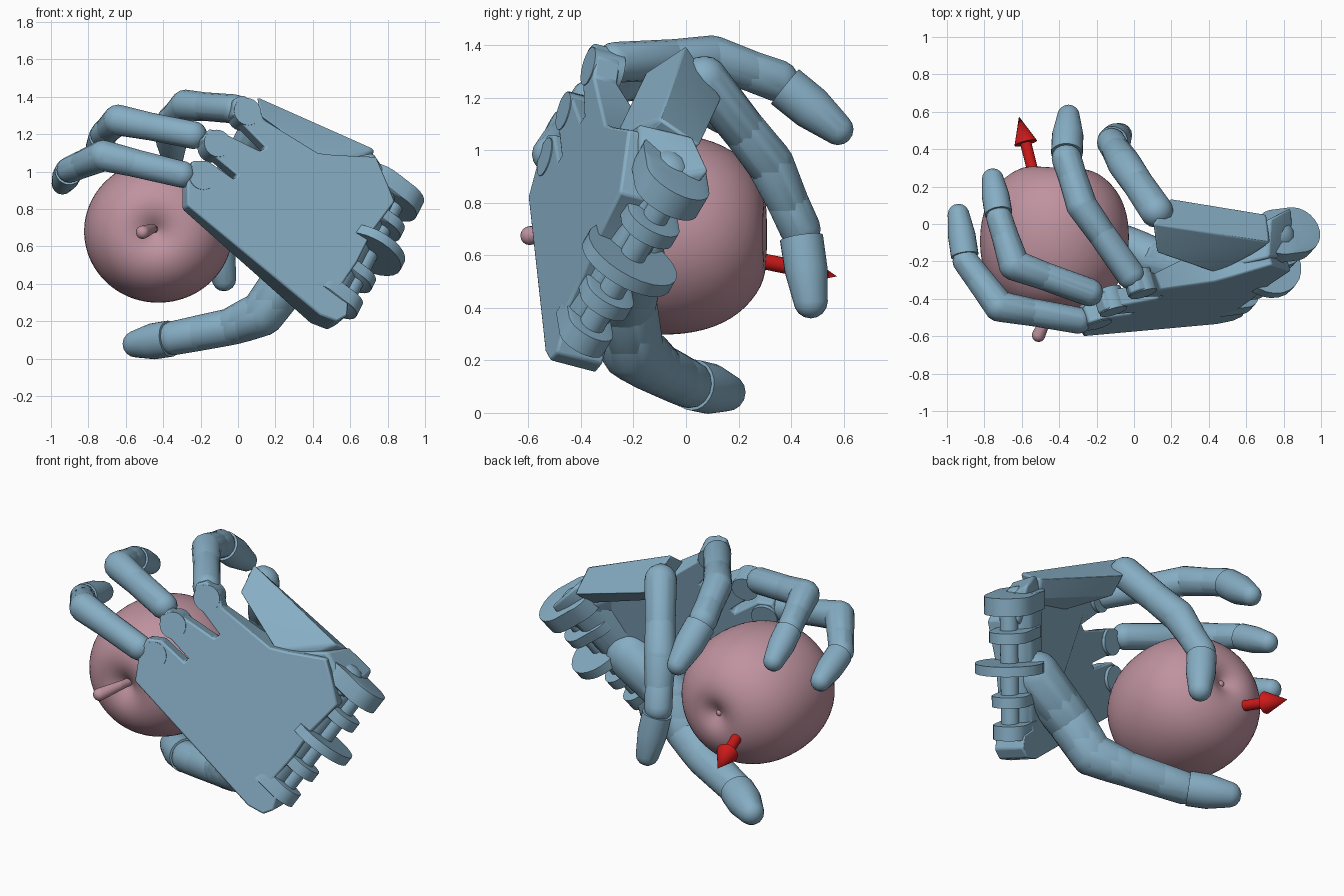
import bpy, bmesh, math
from mathutils import Vector

if "Cube" in bpy.data.objects:
    bpy.data.objects.remove(bpy.data.objects["Cube"])


def material(name, rgb):
    m = bpy.data.materials.new(name)
    m.diffuse_color = (*rgb, 1)
    m.use_nodes = True
    m.node_tree.nodes["Principled BSDF"].inputs["Base Color"].default_value = m.diffuse_color
    return m


BLUE = material("steel_blue", (0.24, 0.42, 0.55))
PINK = material("apple_pink", (0.52, 0.29, 0.35))
RED = material("arrow_red", (0.6, 0.01, 0.01))


def finish(bm, name, mat, angle=30):
    bmesh.ops.recalc_face_normals(bm, faces=bm.faces[:])
    me = bpy.data.meshes.new(name)
    bm.to_mesh(me)
    bm.free()
    me.materials.append(mat)
    ob = bpy.data.objects.new(name, me)
    bpy.context.collection.objects.link(ob)
    bpy.ops.object.select_all(action='DESELECT')
    ob.select_set(True)
    bpy.context.view_layer.objects.active = ob
    bpy.ops.object.shade_smooth_by_angle(angle=math.radians(angle))
    return ob


def hull(points, name, mat=BLUE, bevel=0, angle=30):
    bm = bmesh.new()
    for p in points:
        bm.verts.new(p)
    r = bmesh.ops.convex_hull(bm, input=bm.verts[:])
    junk = [g for g in set(r["geom_interior"] + r["geom_unused"]) if isinstance(g, bmesh.types.BMVert)]
    bmesh.ops.delete(bm, geom=junk, context='VERTS')
    ob = finish(bm, name, mat, angle)
    if bevel:
        b = ob.modifiers.new("bevel", 'BEVEL')
        b.width, b.segments = bevel, 3
    return ob


def ball(c, r, n=16, rings=8):
    c = Vector(c)
    pts = []
    for i in range(rings + 1):
        a = math.pi * i / rings
        for j in range(n if 0 < i < rings else 1):
            t = 2 * math.pi * j / n
            pts.append(c + r * Vector((math.sin(a) * math.cos(t), math.sin(a) * math.sin(t), math.cos(a))))
    return pts


def ring(c, axis, r, n=24):
    q = Vector(axis).to_track_quat('Z', 'Y')
    return [Vector(c) + q @ Vector((r * math.cos(2 * math.pi * i / n), r * math.sin(2 * math.pi * i / n), 0))
            for i in range(n)]


def rod(a, b, r1, r2, name, mat=BLUE):
    d = Vector(b) - Vector(a)
    return hull(ring(a, d, r1) + ring(b, d, r2), name, mat, angle=40)


def finger(name, path, radii, waist=1.0):
    # phalanges as two tapered capsules meeting at a waist, then a flat-cut fingertip
    for i in range(len(path) - 2):
        a, b = Vector(path[i]), Vector(path[i + 1])
        mid, r = a.lerp(b, 0.6), (radii[i] + radii[i + 1]) / 2 * waist
        hull(ball(a, radii[i]) + ball(mid, r), f"{name}_phalanx_{i + 1}_base")
        hull(ball(mid, r) + ball(b, radii[i + 1]), f"{name}_phalanx_{i + 1}_end")
    a, b = Vector(path[-2]), Vector(path[-1])
    a = a.lerp(b, 0.12)
    d = (b - a).normalized()
    hull(ring(a, d, radii[-2] * 1.06) + ring(a.lerp(b, 0.5), d, radii[-2] * 1.05) + ball(b, radii[-1]),
         f"{name}_tip", angle=45)


# Fingers and thumb
finger("outer_finger", [(-0.30, -0.515, 0.985), (-0.72, -0.44, 1.085), (-0.90, -0.20, 1.01), (-0.938, 0.05, 0.935)],
       [0.072, 0.083, 0.07, 0.058], 0.97)
finger("second_finger", [(-0.24, -0.365, 1.195), (-0.64, -0.22, 1.275), (-0.72, 0.03, 1.20), (-0.755, 0.24, 1.08)],
       [0.075, 0.083, 0.07, 0.058], 0.95)
finger("third_finger", [(-0.02, -0.27, 1.335), (-0.28, 0.10, 1.355), (-0.36, 0.35, 1.265), (-0.35, 0.578, 1.08)],
       [0.078, 0.083, 0.08, 0.06], 0.95)
finger("fourth_finger", [(0.12, 0.07, 1.27), (-0.05, 0.32, 0.95), (-0.12, 0.435, 0.70), (-0.075, 0.475, 0.425)],
       [0.09, 0.09, 0.078, 0.065], 0.94)
finger("thumb", [(0.52, -0.22, 0.60), (0.26, -0.24, 0.42), (0.13, -0.205, 0.24), (-0.04, -0.11, 0.17),
                 (-0.34, 0.01, 0.11), (-0.545, 0.155, 0.078)], [0.14, 0.13, 0.12, 0.10, 0.092, 0.072])


# Palm plate on a slanted plane, with notched knuckle lobes
def palm_point(x, z, depth=0.0):
    n = Vector((-0.311, 1, -0.267)).normalized()
    return Vector((x, -0.6 + 0.311 * (x + 0.27) + 0.267 * (z - 0.83), z)) + n * depth


outline = [(-0.27, 0.82), (0.44, 0.235), (0.53, 0.20), (0.585, 0.23), (0.59, 0.30), (0.53, 0.36), (0.64, 0.52),
           (0.72, 0.68), (0.84, 0.84), (0.80, 0.94), (0.74, 1.08), (0.52, 1.09), (0.43, 1.10), (0.14, 1.28),
           (0.11, 1.36), (0.03, 1.41), (-0.02, 1.39), (-0.03, 1.31), (0.15, 1.13), (0.12, 1.11), (-0.06, 1.20),
           (-0.15, 1.23), (-0.19, 1.18), (-0.17, 1.12), (0.00, 0.98), (-0.02, 0.96), (-0.16, 1.06), (-0.24, 1.06),
           (-0.27, 0.98)]
bm = bmesh.new()
front = [bm.verts.new(palm_point(x, z)) for x, z in outline]
back = [bm.verts.new(palm_point(x, z, 0.10 if x < 0.2 else 0.19)) for x, z in outline]
bm.faces.new(front)
bm.faces.new(back[::-1])
for i in range(len(front)):
    j = (i + 1) % len(front)
    bm.faces.new((front[i], back[i], back[j], front[j]))
palm = finish(bm, "palm", BLUE)
bev = palm.modifiers.new("bevel", 'BEVEL')
bev.width, bev.segments = 0.01, 2

# Hinge pins in the knuckles
for i, (x, z) in enumerate([(-0.19, 0.975), (-0.11, 1.15), (0.05, 1.32)]):
    rod(palm_point(x, z, -0.004), palm_point(x, z, 0.12), 0.075, 0.075, f"knuckle_pin_{i + 1}")

# Side slab carrying the fourth finger, and the web joining it to the wrist
hull([(0.10, 0.00, 1.40), (0.19, 0.135, 1.20), (0.12, -0.15, 1.30), (0.18, 0.03, 1.12),
      (0.73, -0.10, 1.12), (0.71, 0.05, 1.02), (0.44, -0.26, 1.07), (0.50, -0.25, 0.98), (0.66, -0.03, 0.95)],
     "side_slab", bevel=0.012)
hull([(0.42, -0.25, 1.05), (0.72, -0.18, 1.10), (0.73, 0.03, 1.05), (0.62, -0.03, 0.95), (0.84, 0.09, 0.92),
      (0.80, -0.04, 0.76), (0.86, -0.17, 0.88), (0.50, -0.28, 0.80), (0.60, -0.15, 0.75)], "wrist_web", bevel=0.015)

# Wrist hinge: end wall, core and round lugs along one axis
start, span = Vector((0.565, -0.38, 0.30)), Vector((0.29, 0.33, 0.56))
unit = span.normalized()
inward = Vector((-0.78, -0.10, 0.60)).normalized()
hull([p for t in (0.0, 0.97) for s, r in ((0.10, 0.095), (0.2, 0.07)) for p in ball(start + span * t + inward * s, r)],
     "wrist_wall")
rod(start, start + span, 0.05, 0.05, "wrist_core")
for i, (t, r, w) in enumerate([(0.0, 0.095, 0.08), (0.24, 0.10, 0.06), (0.5, 0.19, 0.055),
                               (0.74, 0.11, 0.06), (0.99, 0.135, 0.10)]):
    c = start + span * t
    ends = [c - unit * w / 2, c + unit * w / 2]
    base = inward * (0.12 if i != 2 else 0.0)
    hull([p for e in ends for p in ring(e, unit, r) + ring(e + base, unit, r)], f"wrist_lug_{i + 1}", angle=40)

# Apple: spun profile (radius, height toward the stem), stem facing the front
profile = [(0, 0.32), (0.03, 0.33), (0.08, 0.365), (0.17, 0.385), (0.29, 0.335), (0.38, 0.20), (0.41, 0.02),
           (0.39, -0.15), (0.325, -0.28), (0.21, -0.37), (0.11, -0.382), (0.05, -0.355), (0, -0.33)]
bm = bmesh.new()
vs = [bm.verts.new((r, 0, h)) for r, h in profile]
es = [bm.edges.new(p) for p in zip(vs, vs[1:])]
bmesh.ops.spin(bm, geom=vs + es, cent=(0, 0, 0), axis=(0, 0, 1), angle=2 * math.pi, steps=24)
bmesh.ops.remove_doubles(bm, verts=bm.verts[:], dist=0.0005)
apple = finish(bm, "apple", PINK, 180)
apple.rotation_euler = Vector((-0.06, -1, 0)).to_track_quat('Z', 'Y').to_euler()
apple.location = (-0.425, -0.075, 0.68)
apple.scale = (1, 0.96, 1)
sub = apple.modifiers.new("smooth", 'SUBSURF')
sub.levels = sub.render_levels = 2

# Stem and blossom end
stem = [(-0.44, -0.32, 0.69), (-0.46, -0.48, 0.695), (-0.51, -0.595, 0.675)]
for i, (r1, r2) in enumerate([(0.018, 0.026), (0.026, 0.036)]):
    hull(ball(stem[i], r1) + ball(stem[i + 1], r2), f"stem_{i + 1}", PINK)
hull(ball((-0.405, 0.255, 0.68), 0.02), "blossom_end", PINK)

# Arrow leaving the back of the apple
a, b = Vector((-0.51, 0.16, 0.605)), Vector((-0.615, 0.575, 0.52))
neck = b - (b - a).normalized() * 0.15
rod(a, neck, 0.03, 0.03, "arrow_shaft", RED)
hull(ring(neck, b - a, 0.062) + [b], "arrow_head", RED, angle=40)
